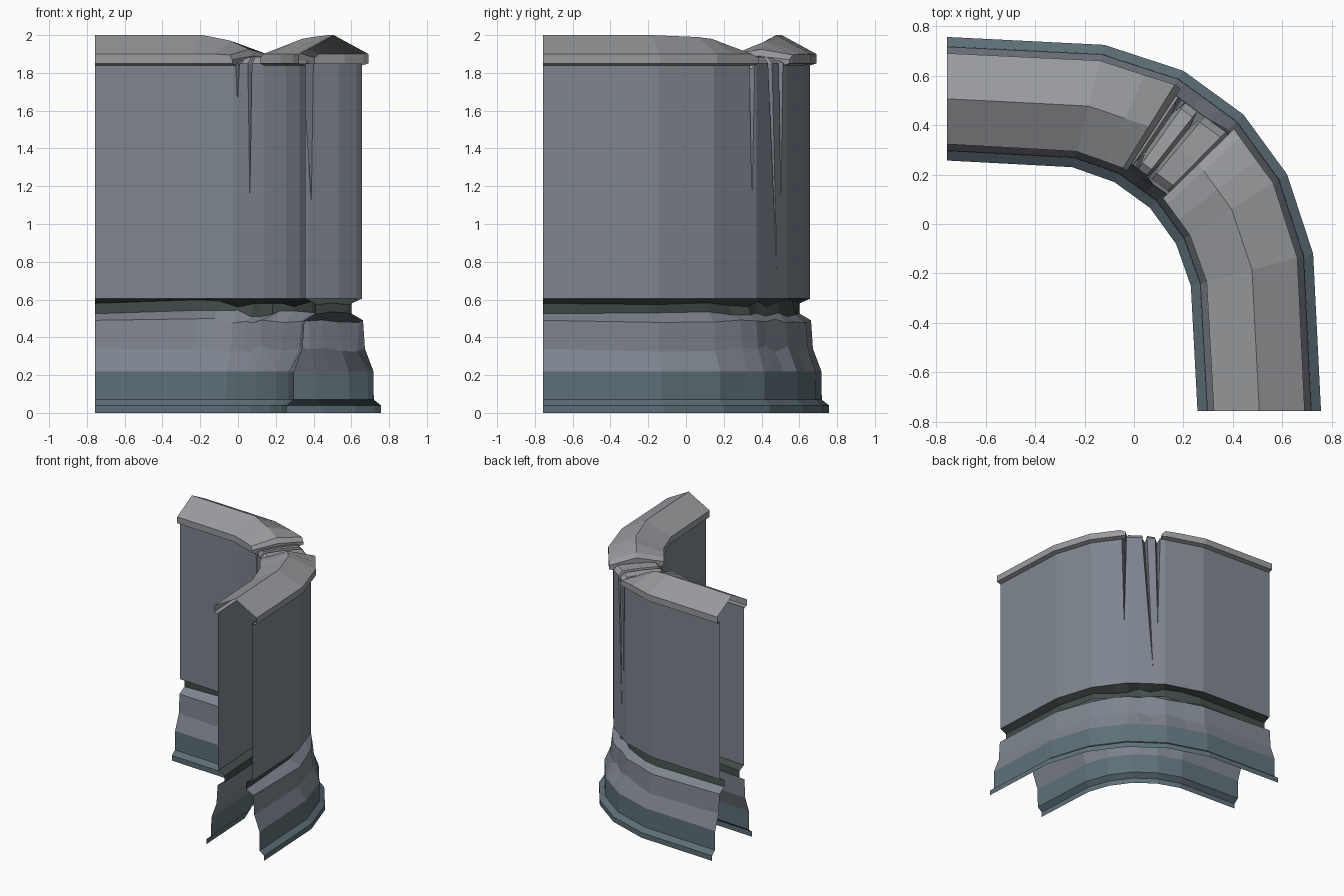
import bpy, random
from mathutils import Vector

if "Cube" in bpy.data.objects:
    bpy.data.objects.remove(bpy.data.objects["Cube"])

random.seed(4)

# Plan outline: half of each footing line, mirrored about the diagonal
def mirrored(half):
    return [Vector(p) for p in half] + [Vector((y, x)) for x, y in reversed(half[:-1])]

OUT = mirrored([(-.757, .757), (-.12, .725), (.2, .62), (.443, .443)])
INN = mirrored([(-.757, .257), (-.25, .23), (-.08, .17), (.065, .065)])


def sample(path, s):
    i = min(int(s), 5)
    return path[i].lerp(path[i + 1], s - i)


# Point at station s, set d in from one footing line, at height z
def point(s, d, z, inner=False):
    o, i = sample(OUT, s), sample(INN, s)
    a, b = (i, o) if inner else (o, i)
    if s in (0, 6):
        axis = Vector((0, 1)) if s == 0 else Vector((1, 0))
        p = a + axis * (d if inner else -d)
    else:
        p = a + (b - a).normalized() * d
    return Vector((p.x, p.y, z))


def material(name, rgb):
    m = bpy.data.materials.new(name)
    m.diffuse_color = (*rgb, 1)
    m.use_nodes = True
    m.node_tree.nodes["Principled BSDF"].inputs["Base Color"].default_value = m.diffuse_color
    return m


WALL = material("wall_stone", (.21, .235, .275))
BASE = material("base_stone", (.11, .16, .185))
BAND = material("dark_band", (.055, .075, .07))
CAP = material("cap_stone", (.32, .325, .34))


def make(name, grids, mat, caps=()):
    verts, faces = [], []
    for grid, flip, close in grids:
        base, n = len(verts), len(grid[0])
        verts += [v for col in grid for v in col]
        for c in range(len(grid) - 1):
            for r in range(n - 1):
                a = base + c * n + r
                f = (a, a + 1, a + n + 1, a + n)
                faces.append(f[::-1] if flip else f)
        if close == "start":
            faces.append(tuple(range(base, base + n))[::-1])
        if close == "end":
            faces.append(tuple(range(base + n * (len(grid) - 1), base + n * len(grid))))
    me = bpy.data.meshes.new(name)
    me.from_pydata(verts, [], faces)
    me.materials.append(mat)
    me.update()
    ob = bpy.data.objects.new(name, me)
    bpy.context.collection.objects.link(ob)
    return ob


# Moulded base courses, shared worn stations so the courses meet
STATIONS = [0, 1, 1.5, 2, 2.4, 2.7, 3, 3.4, 4, 5, 6]
PROFILE = [(0, 0), (0, .04), (.038, .07), (.04, .22), (.085, .34),
           (.095, .49), (.155, .525), (.155, .58), (.1, .605)]
wear = {}
for inner in (False, True):
    for s in STATIONS:
        for k in range(len(PROFILE)):
            worn = 4 <= k <= 7 and 1 <= s <= 5
            wear[inner, s, k] = ((random.uniform(-.012, .015), random.uniform(-.02, .02))
                                 if worn else (0, 0))


def course(name, k0, k1, mat):
    grids = []
    for inner in (False, True):
        grid = []
        for s in STATIONS:
            col = []
            for k in range(k0, k1 + 1):
                d, z = PROFILE[k]
                dd, dz = wear[inner, s, k]
                col.append(point(s, d + dd, z + dz, inner))
            grid.append(col)
        grids.append((grid, not inner, None))
    make(name, grids, mat)


course("plinth", 0, 3, BASE)
course("base_moulding", 3, 6, WALL)
course("recessed_band", 6, 8, BAND)


# Tall wall faces with tapering cracks (station, lowest z, sideways drift)
def wall_columns(cracks):
    cols = [(s, 0, 9, 0) for s in (0, 1, 2, 3, 4, 5, 6)]
    for c, low, drift in cracks:
        cols += [(c, k, low, drift) for k in (-1, 0, 1)]
    return sorted(cols, key=lambda c: c[0] + .065 * c[1])


def wall_grid(cracks, inner):
    grid = []
    for c, k, low, drift in wall_columns(cracks):
        col = []
        for z in (.605, .75, 1.12, 1.65, 1.85):
            f = max(0, (z - low) / (1.85 - low))
            s = c + .065 * k * f + drift * (1 - f if f else 1)
            cut = .07 * f if low < 9 and k == 0 else 0
            col.append(point(s, .1 + cut, z, inner))
        grid.append(col)
    return grid


outer_cracks = [(2.2, 1.12, 0), (2.55, .75, -.22), (3.1, 1.12, 0)]
inner_cracks = [(2.15, 1.65, 0), (2.55, 1.12, 0)]
make("cracked_wall", [(wall_grid(outer_cracks, False), True, None),
                      (wall_grid(inner_cracks, True), False, None)], WALL)


# Ridged coping with an overhanging lip; each end at the gap is worn down
def coping(name, stations, close):
    grid = []
    for s, ridge, edge in stations:
        half = (sample(OUT, s) - sample(INN, s)).length / 2
        lip = [(.1, 1.84), (.066, 1.85), (.066, edge)]
        col = [point(s, d, z) for d, z in lip] + [point(s, half, ridge)]
        col += [point(s, d, z, True) for d, z in reversed(lip)]
        grid.append(col)
    make(name, [(grid, True, close)], CAP)


coping("left_coping", [(0, 2, 1.9), (1, 2, 1.9), (1.6, 1.97, 1.9),
                       (2, 1.925, 1.895), (2.1, 1.89, 1.87)], "end")
coping("right_coping", [(3.05, 1.925, 1.88), (3.2, 1.95, 1.9), (3.6, 1.98, 1.9),
                        (4, 1.99, 1.9), (5, 2, 1.9), (6, 2, 1.9)], "start")

# Broken wall top in the gap, split by grooves that follow the cracks
gap = []
for s, z in [(2.05, 1.85), (2.14, 1.85), (2.2, 1.79), (2.27, 1.86), (2.485, 1.87),
             (2.55, 1.79), (2.615, 1.87), (3, 1.87), (3.12, 1.82)]:
    half = (sample(OUT, s) - sample(INN, s)).length / 2
    cut = .07 if z < 1.8 else 0
    gap.append([point(s, .1 + cut, min(z, 1.85)), point(s, .13 + cut, z + .015),
                point(s, half, z + .02), point(s, .13 + cut, z + .015, True),
                point(s, .1 + cut, min(z, 1.85), True)])
make("broken_wall_top", [(gap, True, None)], CAP)
